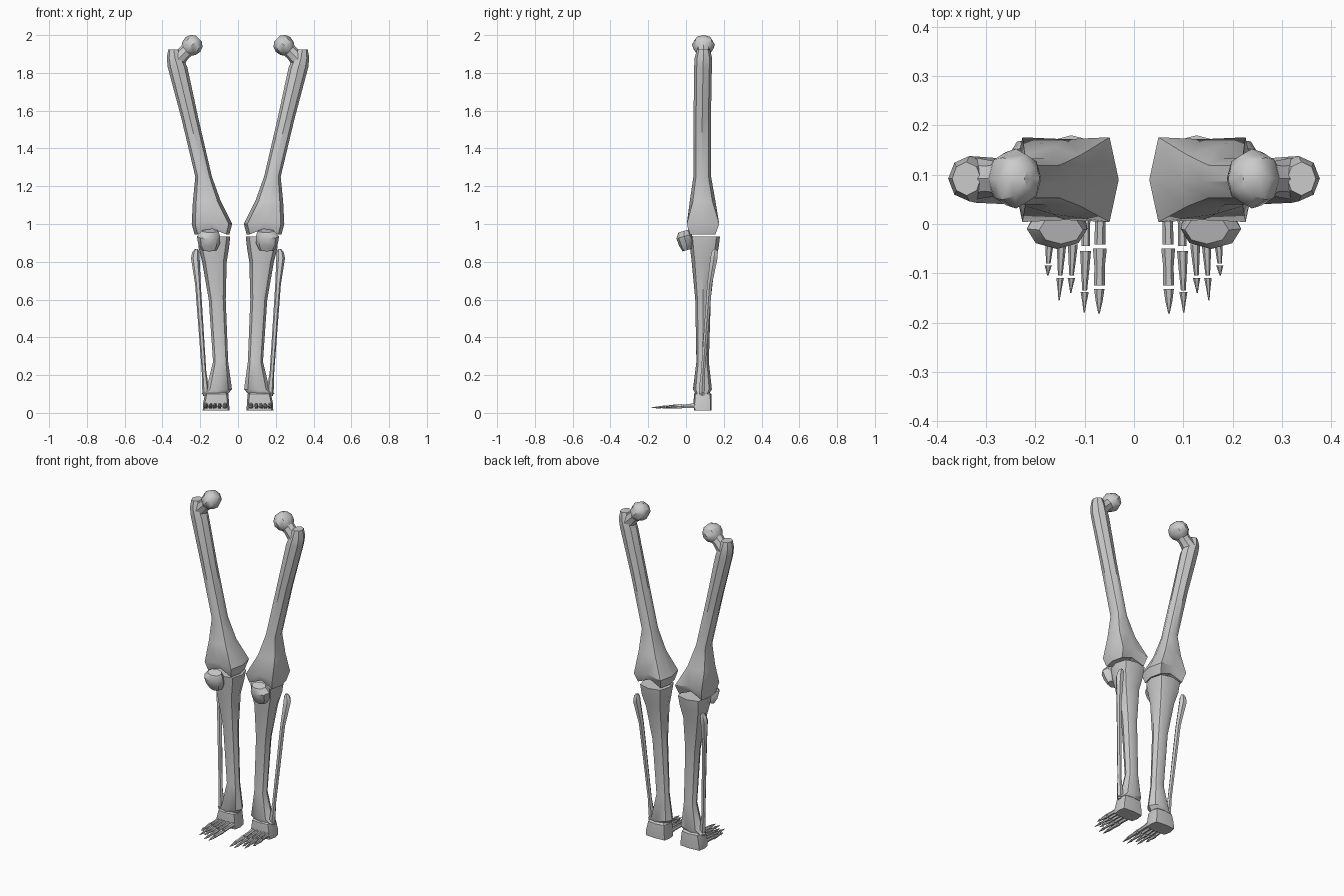
import bpy, bmesh, math
from mathutils import Vector


def loft(bm, rings, n=(0, 0, 1), v=(0, 1, 0), sides=8):
    """Skin rings of (x, y, z, radius_u, radius_v[, squareness]) facing n."""
    n, v = Vector(n).normalized(), Vector(v)
    u = v.cross(n)
    loops = []
    for x, y, z, ru, rv, *sq in rings:
        p = sq[0] if sq else 1.0
        loop = []
        for i in range(sides):
            a = 2 * math.pi * i / sides
            c, s = math.cos(a), math.sin(a)
            c = math.copysign(abs(c) ** p, c) if abs(c) > 1e-6 else 0
            s = math.copysign(abs(s) ** p, s) if abs(s) > 1e-6 else 0
            loop.append(bm.verts.new(Vector((x, y, z)) + u * c * ru + v * s * rv))
        loops.append(loop)
    faces = []
    for a, b in zip(loops, loops[1:]):
        for i in range(sides):
            j = (i + 1) % sides
            faces.append(bm.faces.new((a[i], a[j], b[j], b[i])))
    for loop in (loops[0], loops[-1]):
        f = bm.faces.new(loop)
        faces += bmesh.ops.poke(bm, faces=[f])["faces"]
    bmesh.ops.recalc_face_normals(bm, faces=faces)
    return loops


def finish(bm, name):
    """Make the object, mirror it to the other leg and shade it."""
    me = bpy.data.meshes.new(name)
    bm.to_mesh(me)
    bm.free()
    ob = bpy.data.objects.new(name, me)
    bpy.context.collection.objects.link(ob)
    ob.modifiers.new("other_leg", 'MIRROR').use_mirror_merge = False
    bpy.ops.object.select_all(action='DESELECT')
    ob.select_set(True)
    bpy.context.view_layer.objects.active = ob
    bpy.ops.object.shade_smooth_by_angle(angle=math.radians(40))
    return ob


# Thigh bone: shaft, condyles with a notch between, neck and ball
bm = bmesh.new()
loops = loft(bm, [
    (.138, .088, .945, .092, .082, .55),
    (.138, .09, 1.0, .107, .104, .55),
    (.165, .088, 1.12, .074, .068, .8),
    (.182, .086, 1.25, .044, .047),
    (.255, .086, 1.56, .045, .046),
    (.320, .09, 1.83, .052, .047),
    (.334, .092, 1.88, .043, .046),
    (.340, .092, 1.925, .029, .034)])
for k, lift in ((0, .03), (1, .015)):
    for i, d in ((2, -.022), (6, .022)):
        loops[k][i].co.z += lift
        loops[k][i].co.y += d
for vert in bm.verts:
    if vert.co.z < .9451 and len(vert.link_edges) == 8:
        vert.co.z = .975
loft(bm, [(.33, .092, 1.86, .046, .044), (.285, .092, 1.905, .036, .036),
          (.25, .092, 1.94, .042, .042)], n=(-1, 0, 1))
head = [(.243 + .054 * -t * .707, .092, 1.946 + .054 * t * .707, r, r * 1.1)
        for t, r in ((-.9, .03), (-.45, .049), (.1, .055), (.6, .045), (.95, .022))]
loft(bm, head, n=(-1, 0, 1))
finish(bm, "thigh_bone")

# Kneecap
bm = bmesh.new()
loft(bm, [(.148, -.012, .963, .045, .03), (.156, -.01, .935, .062, .043),
          (.154, .002, .895, .058, .04), (.152, .006, .862, .04, .025)],
     n=(0, -.3, 1), v=(0, .95, .28))
finish(bm, "kneecap")

# Shin bone
bm = bmesh.new()
loft(bm, [
    (.124, .086, .10, .07, .036), (.10, .087, .125, .068, .05),
    (.092, .088, .27, .04, .033), (.11, .09, .60, .045, .041),
    (.125, .092, .80, .065, .062, .9), (.128, .097, .87, .08, .075, .8),
    (.127, .098, .935, .086, .082, .7)])
finish(bm, "shin_bone")

# Outer lower leg bone
bm = bmesh.new()
loft(bm, [
    (.172, .085, .09, .014, .014), (.172, .085, .13, .018, .018),
    (.18, .09, .22, .012, .012), (.212, .125, .68, .015, .015),
    (.226, .148, .82, .023, .022), (.223, .152, .85, .019, .019),
    (.22, .153, .867, .009, .009)], sides=6)
finish(bm, "outer_leg_bone")

# Ankle and heel block
bm = bmesh.new()
loft(bm, [(.116, .088, .012, .071, .046, .35), (.116, .088, .05, .069, .048, .4),
          (.113, .088, .10, .062, .046, .5), (.11, .088, .115, .045, .03, .7)])
finish(bm, "ankle_block")

# Toes: (x at ankle, x at tip, joint positions along y, half width)
bm = bmesh.new()
toes = [
    (.068, .071, (.05, -.042, -.05, -.125, -.132, -.182), .014),
    (.096, .101, (.05, -.045, -.055, -.135, -.138, -.18), .011),
    (.120, .130, (.05, -.035, -.042, -.105, -.11, -.14), .010),
    (.143, .153, (.05, -.03, -.036, -.105, -.11, -.155), .010),
    (.167, .179, (.05, -.015, -.022, -.08, -.084, -.105), .010)]
for x0, x1, ys, w in toes:
    for k in range(3):
        a, b = ys[2 * k], ys[2 * k + 1]
        rings = []
        ends = [(1, .6, .9), (.8, .55, .8), (.45, .3, .12)] if w < .014 else \
               [(1, .8, 1), (1, .8, .95), (.85, .5, .1)]
        wa, wm, wb = (1, .75, .8) if k < 2 else (ends[0][0] * .75, ends[1][0] * .5, ends[2][2])
        if k == 1 and w < .014:
            wb = .45
        for t, s in ((0, wa), (.5, wm), (1, wb)):
            y = a + (b - a) * t
            q = (.05 - y) / .23
            rings.append((x0 + (x1 - x0) * q, y, .038 - .01 * q,
                          w * s, (.016 - .006 * q) * s))
        loft(bm, rings, n=(0, -1, 0), v=(0, 0, 1), sides=6)
finish(bm, "toe_bones")
